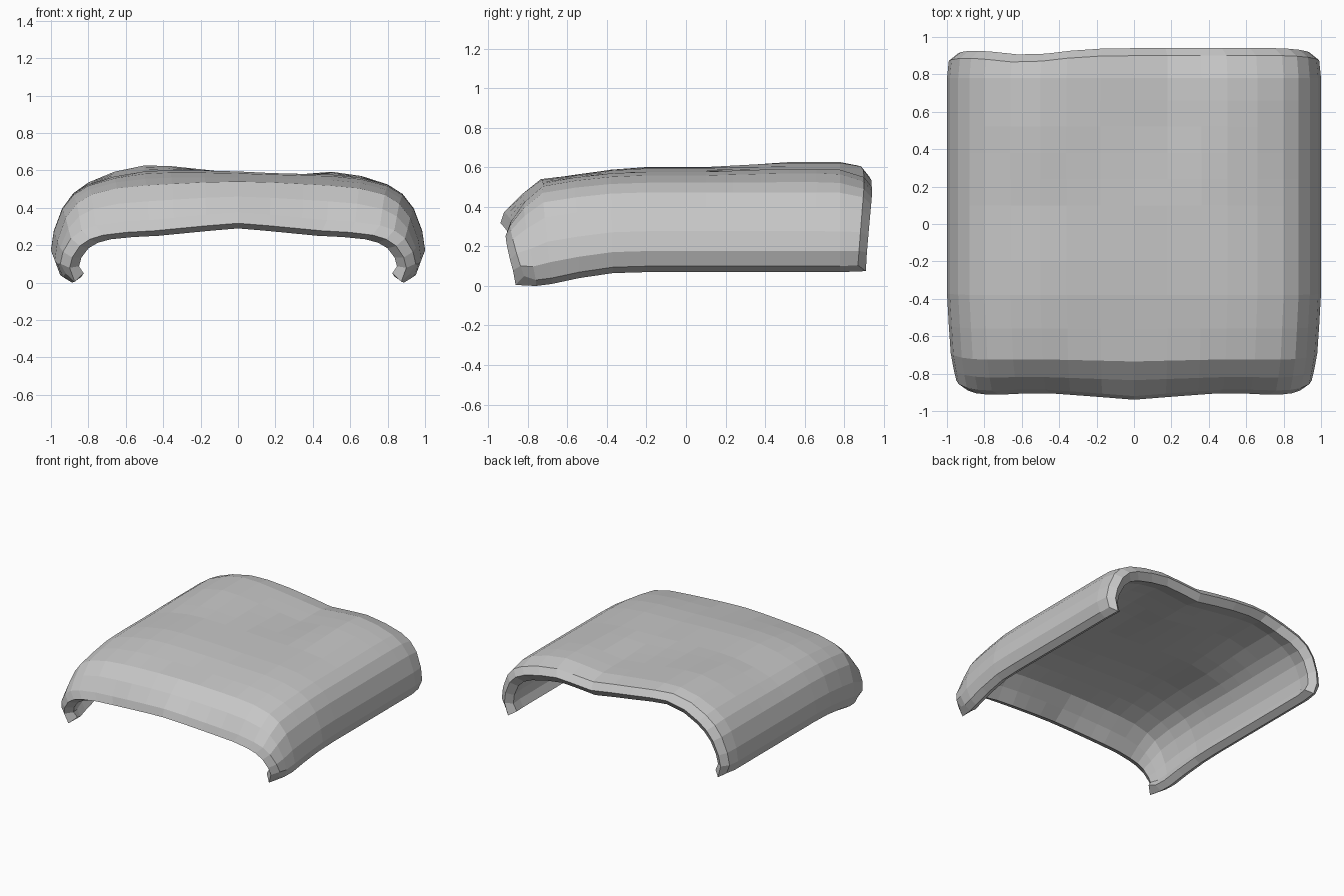
import bpy, bmesh
from math import exp
from mathutils import Vector

cube = bpy.data.objects.get("Cube")
if cube:
    bpy.data.objects.remove(cube, do_unlink=True)

grey = bpy.data.materials.new("plain grey")
grey.use_nodes = True
colour = (0.57, 0.57, 0.57, 1)
grey.diffuse_color = colour
grey.node_tree.nodes["Principled BSDF"].inputs["Base Color"].default_value = colour

# Half arch from the foot to the crown: fraction of half width, fraction of height
HALF = [(.97, 0), (1, .16), (.985, .37), (.94, .62), (.88, .78),
        (.8, .88), (.66, .95), (.5, .98), (.36, .99), (.18, 1)]
ARCH = [(-x, z) for x, z in HALF] + [(0, 1)] + HALF[::-1]
WALL = .1

# Stations from front lip to back: crown y, foot y, half width, crown z, foot z,
# bow of the lip, roof thickness, backward shift of the inside
STATIONS = [(-.92, -.82, .95, .375, .05, .038, .085, .045),
            (-.835, -.76, .965, .46, .03, .018, .1, .045),
            (-.735, -.68, .98, .54, .04, .012, .105, .04),
            (-.56, -.54, .99, .555, .07, 0, WALL, .015),
            (-.38, -.37, 1, .572, .095, 0, WALL, 0)]
STATIONS += [(y, y, 1, .578, .1, 0, WALL, 0)
             for y in (-.2, -.04, .1, .24, .38, .52, .66, .78)]
STATIONS += [(.9, .87, .99, .56, .105, 0, WALL, 0)]


def hump(x, centre, width):
    return exp(-((x - centre) / width) ** 2)


def sag(x, y):
    """Soft dents and swellings of the roof, stronger towards the back."""
    front = min(1, max(0, (y + .75) / .5))
    back = min(1, max(0, (y - .1) / .4))
    end = max(0, y - .75) / .15
    return (front * (.03 * hump(x, -.42, .3) + .012 * hump(x, 0, .2)
                     + .01 * hump(x, .5, .25))
            + back * (.035 * hump(x, -.55, .28) - .028 * hump(x, .18, .2)
                      + .018 * hump(x, .5, .25))
            - end * .03 * hump(x, .7, .5))


def skin(bm, inside):
    """Grid of vertices for the outer or the inner surface."""
    rows = []
    for crown_y, foot_y, width, top, foot, bow, roof, shift in STATIONS:
        row = []
        for fx, fz in ARCH:
            x = fx * width
            bend = bow * min(1, abs(x) / .5) * fz ** 2
            y = foot_y + (crown_y - foot_y) * min(1, fz * 1.15) + bend
            if y > .8:
                y -= .035 * hump(x, -.6, .25)
            z = foot + (top - foot) * fz + sag(x, y) * fz ** 3 - bend
            if inside:
                x = fx * (width - WALL)
                y += shift * fz
                z -= roof * fz
            row.append(bm.verts.new((x, y, z)))
        rows.append(row)
    return rows


bm = bmesh.new()
outer, inner = skin(bm, False), skin(bm, True)
last_row, last_col = len(STATIONS) - 1, len(ARCH) - 1
for grid in (outer, inner):
    for a, b in zip(grid, grid[1:]):
        for i in range(last_col):
            bm.faces.new((a[i], b[i], b[i + 1], a[i + 1]))

# Rounded rim: a ridge runs round the edge between the two surfaces
border = ([(0, i) for i in range(last_col)]
          + [(r, last_col) for r in range(last_row)]
          + [(last_row, i) for i in range(last_col, 0, -1)]
          + [(r, 0) for r in range(last_row, 0, -1)])
ridge = []
for r, i in border:
    out = Vector((0, 0, 0))
    if r == 0:
        out += Vector((0, -.042, -.015))
    if r == last_row:
        out += Vector((0, .04, 0))
    if i in (0, last_col):
        out += Vector((0, 0, -.03))
    ridge.append(bm.verts.new((outer[r][i].co + inner[r][i].co) / 2 + out))
for k, (r, i) in enumerate(border):
    n = (k + 1) % len(border)
    s, j = border[n]
    for grid in (outer, inner):
        bm.faces.new((grid[r][i], grid[s][j], ridge[n], ridge[k]))
bmesh.ops.recalc_face_normals(bm, faces=bm.faces)

mesh = bpy.data.meshes.new("cover_shell")
bm.to_mesh(mesh)
bm.free()
mesh.materials.append(grey)
shell = bpy.data.objects.new("cover_shell", mesh)
bpy.context.collection.objects.link(shell)
